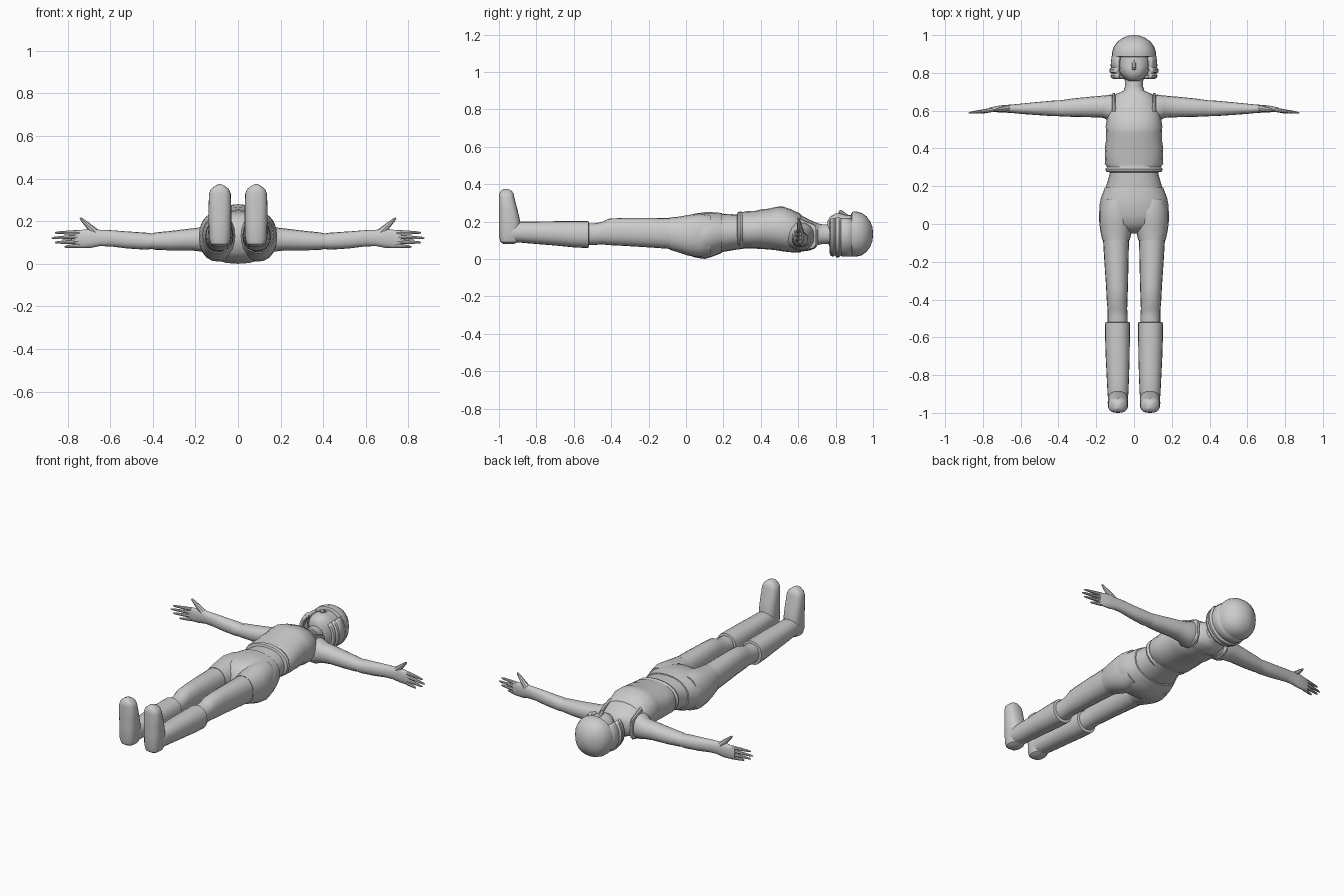
import bpy, bmesh, math
from mathutils import Vector

grey = bpy.data.materials.new("plain grey")
grey.diffuse_color = (0.6, 0.6, 0.6, 1)


def finish(name, bm, mirror=False, angle=40):
    bmesh.ops.recalc_face_normals(bm, faces=bm.faces)
    me = bpy.data.meshes.new(name)
    bm.to_mesh(me)
    bm.free()
    me.materials.append(grey)
    ob = bpy.data.objects.new(name, me)
    bpy.context.collection.objects.link(ob)
    bpy.ops.object.select_all(action='DESELECT')
    ob.select_set(True)
    bpy.context.view_layer.objects.active = ob
    bpy.ops.object.shade_smooth_by_angle(angle=math.radians(angle))
    if mirror:
        ob.modifiers.new("mirror", 'MIRROR')
    return ob


def loft(name, axis, stations, mirror=False, sides=20, power=2.2, arc=None):
    """Skin rounded sections, each given as (position, u0, u1, v0, v1)."""
    bm = bmesh.new()
    rings = []
    start, sweep = arc or (0, 2 * math.pi)
    for pos, u0, u1, v0, v1 in stations:
        ring = []
        for i in range(sides):
            a = start + sweep * i / (sides - 1 if arc else sides)
            c, s = math.cos(a), math.sin(a)
            u = (u0 + u1) / 2 + (u1 - u0) / 2 * math.copysign(abs(c) ** (2 / power), c)
            v = (v0 + v1) / 2 + (v1 - v0) / 2 * math.copysign(abs(s) ** (2 / power), s)
            co = {'x': (pos, u, v), 'y': (u, pos, v), 'z': (u, v, pos)}[axis]
            ring.append(bm.verts.new(co))
        rings.append(ring)
    for a, b in zip(rings, rings[1:]):
        for i in range(sides - 1 if arc else sides):
            j = (i + 1) % sides
            bm.faces.new((a[i], a[j], b[j], b[i]))
    if not arc:
        bm.faces.new(rings[0])
        bm.faces.new(rings[-1])
    return finish(name, bm, mirror)


def sym(rows):
    """Sections centred on x = 0: (y, half width, z0, z1)."""
    return [(y, -w, w, lo, hi) for y, w, lo, hi in rows]


def taper(name, p0, p1, r0, r1, mirror=True):
    """Tapered finger-like rod with a rounded tip."""
    p0, p1 = Vector(p0), Vector(p1)
    d = p1 - p0
    rot = d.to_track_quat('Z', 'Y')
    bm = bmesh.new()
    rings = []
    for t, r in ((0, r0), (0.5, (r0 + r1) / 2), (0.9, r1), (1, r1 * 0.4)):
        rings.append([bm.verts.new(p0 + d * t + rot @ Vector(
            (r * math.cos(k * math.pi / 4), r * math.sin(k * math.pi / 4), 0)))
            for k in range(8)])
    for a, b in zip(rings, rings[1:]):
        for i in range(8):
            bm.faces.new((a[i], a[i - 1], b[i - 1], b[i]))
    bm.faces.new(rings[0])
    bm.faces.new(rings[-1])
    return finish(name, bm, mirror)


# torso with waist, shoulders and neck
loft("torso", 'y', sym([
    (0.15, 0.150, 0.035, 0.235), (0.20, 0.148, 0.038, 0.242), (0.27, 0.128, 0.05, 0.238),
    (0.35, 0.14, 0.06, 0.245), (0.50, 0.14, 0.05, 0.27), (0.57, 0.138, 0.04, 0.255),
    (0.62, 0.13, 0.04, 0.232), (0.66, 0.118, 0.045, 0.21), (0.688, 0.095, 0.055, 0.198),
    (0.705, 0.055, 0.075, 0.19), (0.73, 0.048, 0.08, 0.185), (0.79, 0.05, 0.08, 0.185)]))

# sleeveless top with a gathered hem
loft("shirt", 'y', sym([
    (0.272, 0.125, 0.065, 0.238), (0.277, 0.147, 0.06, 0.25), (0.29, 0.152, 0.055, 0.255),
    (0.302, 0.143, 0.062, 0.25), (0.32, 0.155, 0.055, 0.255), (0.37, 0.153, 0.055, 0.257),
    (0.40, 0.155, 0.054, 0.265), (0.45, 0.147, 0.05, 0.27), (0.48, 0.148, 0.047, 0.279),
    (0.52, 0.150, 0.04, 0.28), (0.56, 0.143, 0.036, 0.266), (0.61, 0.132, 0.035, 0.243),
    (0.615, 0.125, 0.04, 0.235)]))
loft("shirt_strap", 'y', [
    (0.595, 0.092, 0.118, 0.045, 0.225), (0.64, 0.096, 0.118, 0.045, 0.205),
    (0.68, 0.098, 0.116, 0.055, 0.188), (0.694, 0.101, 0.113, 0.07, 0.178)],
    mirror=True, sides=12, power=4)

# shorts: pelvis and two leg openings
loft("shorts_seat", 'y', sym([
    (-0.05, 0.04, 0.10, 0.16), (-0.03, 0.09, 0.05, 0.20), (0.0, 0.15, 0.025, 0.23),
    (0.05, 0.182, 0.008, 0.243), (0.10, 0.183, 0.0, 0.25), (0.14, 0.175, 0.012, 0.25),
    (0.192, 0.155, 0.032, 0.246), (0.194, 0.145, 0.04, 0.238)]), sides=24)
loft("shorts_leg", 'y', [
    (-0.086, 0.030, 0.160, 0.06, 0.215), (-0.088, 0.023, 0.167, 0.05, 0.222),
    (-0.04, 0.012, 0.178, 0.035, 0.226), (0.01, 0.002, 0.184, 0.018, 0.235),
    (0.07, 0.003, 0.184, 0.01, 0.243), (0.13, 0.02, 0.17, 0.025, 0.235)], mirror=True)

# bare legs
loft("leg", 'y', [
    (0.0, 0.022, 0.168, 0.045, 0.22), (-0.10, 0.027, 0.163, 0.055, 0.219),
    (-0.20, 0.029, 0.157, 0.062, 0.22), (-0.33, 0.032, 0.148, 0.07, 0.22),
    (-0.41, 0.035, 0.144, 0.074, 0.216), (-0.45, 0.036, 0.140, 0.078, 0.198),
    (-0.49, 0.034, 0.140, 0.075, 0.19), (-0.60, 0.034, 0.140, 0.075, 0.19)], mirror=True)

# tall boots
loft("boot_shaft", 'y', [
    (-0.519, 0.032, 0.142, 0.07, 0.19), (-0.522, 0.021, 0.154, 0.058, 0.203),
    (-0.60, 0.022, 0.153, 0.062, 0.203), (-0.70, 0.023, 0.150, 0.072, 0.202),
    (-0.80, 0.026, 0.145, 0.08, 0.20), (-0.88, 0.029, 0.141, 0.087, 0.20),
    (-0.94, 0.033, 0.137, 0.09, 0.19)], mirror=True)
loft("boot_foot", 'z', [
    (0.08, 0.06, 0.11, -0.975, -0.92), (0.092, 0.041, 0.129, -0.993, -0.895),
    (0.12, 0.033, 0.137, -1.0, -0.885), (0.20, 0.031, 0.139, -1.0, -0.886),
    (0.26, 0.031, 0.139, -1.0, -0.900), (0.33, 0.034, 0.136, -1.0, -0.918),
    (0.35, 0.042, 0.128, -0.998, -0.922), (0.365, 0.060, 0.110, -0.99, -0.933),
    (0.375, 0.079, 0.091, -0.975, -0.955)], mirror=True, power=2.6)

# arms stretched sideways
loft("arm", 'x', [
    (0.08, 0.54, 0.68, 0.05, 0.19), (0.125, 0.54, 0.685, 0.045, 0.195),
    (0.16, 0.562, 0.68, 0.056, 0.173), (0.22, 0.565, 0.675, 0.063, 0.166),
    (0.32, 0.567, 0.665, 0.063, 0.154), (0.39, 0.570, 0.655, 0.066, 0.147),
    (0.405, 0.571, 0.654, 0.070, 0.142), (0.43, 0.571, 0.653, 0.066, 0.146),
    (0.52, 0.577, 0.645, 0.072, 0.152), (0.60, 0.583, 0.637, 0.082, 0.158),
    (0.65, 0.588, 0.632, 0.083, 0.160), (0.69, 0.590, 0.630, 0.075, 0.166),
    (0.73, 0.592, 0.624, 0.074, 0.160), (0.765, 0.594, 0.616, 0.076, 0.157)],
    mirror=True, sides=16)

# fingers and thumb: base z, tip x, tip z
for i, (z0, x1, z1) in enumerate([(0.085, 0.815, 0.08), (0.105, 0.86, 0.10),
                                  (0.127, 0.875, 0.121), (0.148, 0.86, 0.146)]):
    taper(f"finger_{i + 1}", (0.745, 0.605, z0), (x1, 0.588, z1), 0.0115, 0.006)
taper("thumb", (0.67, 0.612, 0.147), (0.742, 0.602, 0.216), 0.019, 0.007)

# head and nose
loft("head", 'y', sym([
    (0.757, 0.03, 0.09, 0.205), (0.77, 0.052, 0.06, 0.226), (0.80, 0.076, 0.04, 0.243),
    (0.83, 0.086, 0.03, 0.243), (0.86, 0.09, 0.03, 0.236), (0.90, 0.09, 0.03, 0.236)]))
taper("nose", (0, 0.865, 0.225), (0, 0.818, 0.256), 0.01, 0.012, mirror=False)

# rounded crown of the hair
loft("hair_crown", 'y', sym([
    (0.883, 0.108, 0.022, 0.238), (0.888, 0.118, 0.012, 0.252), (0.91, 0.116, 0.012, 0.254),
    (0.94, 0.106, 0.02, 0.246), (0.965, 0.088, 0.038, 0.228), (0.985, 0.06, 0.065, 0.20),
    (0.996, 0.032, 0.095, 0.172), (1.0, 0.01, 0.122, 0.145)]), sides=24)

# bob with rolled ends, open around the face
hair = loft("hair_bob", 'y', sym([
    (0.768, 0.108, 0.030, 0.24), (0.774, 0.121, 0.017, 0.253), (0.787, 0.125, 0.012, 0.258),
    (0.797, 0.117, 0.020, 0.25), (0.803, 0.129, 0.009, 0.261), (0.818, 0.130, 0.008, 0.262),
    (0.828, 0.120, 0.018, 0.252), (0.834, 0.124, 0.013, 0.256), (0.86, 0.122, 0.012, 0.256),
    (0.90, 0.116, 0.014, 0.252)]), sides=25, power=2,
    arc=(math.radians(44), -math.radians(268)))
solid = hair.modifiers.new("thickness", 'SOLIDIFY')
solid.thickness = 0.018
# keep the outer surface in place whichever way the shell faces
centre = Vector((0, 0.82, 0.135))
facing = sum((p.center - centre).dot(p.normal) for p in hair.data.polygons)
solid.offset = -1 if facing > 0 else 1
